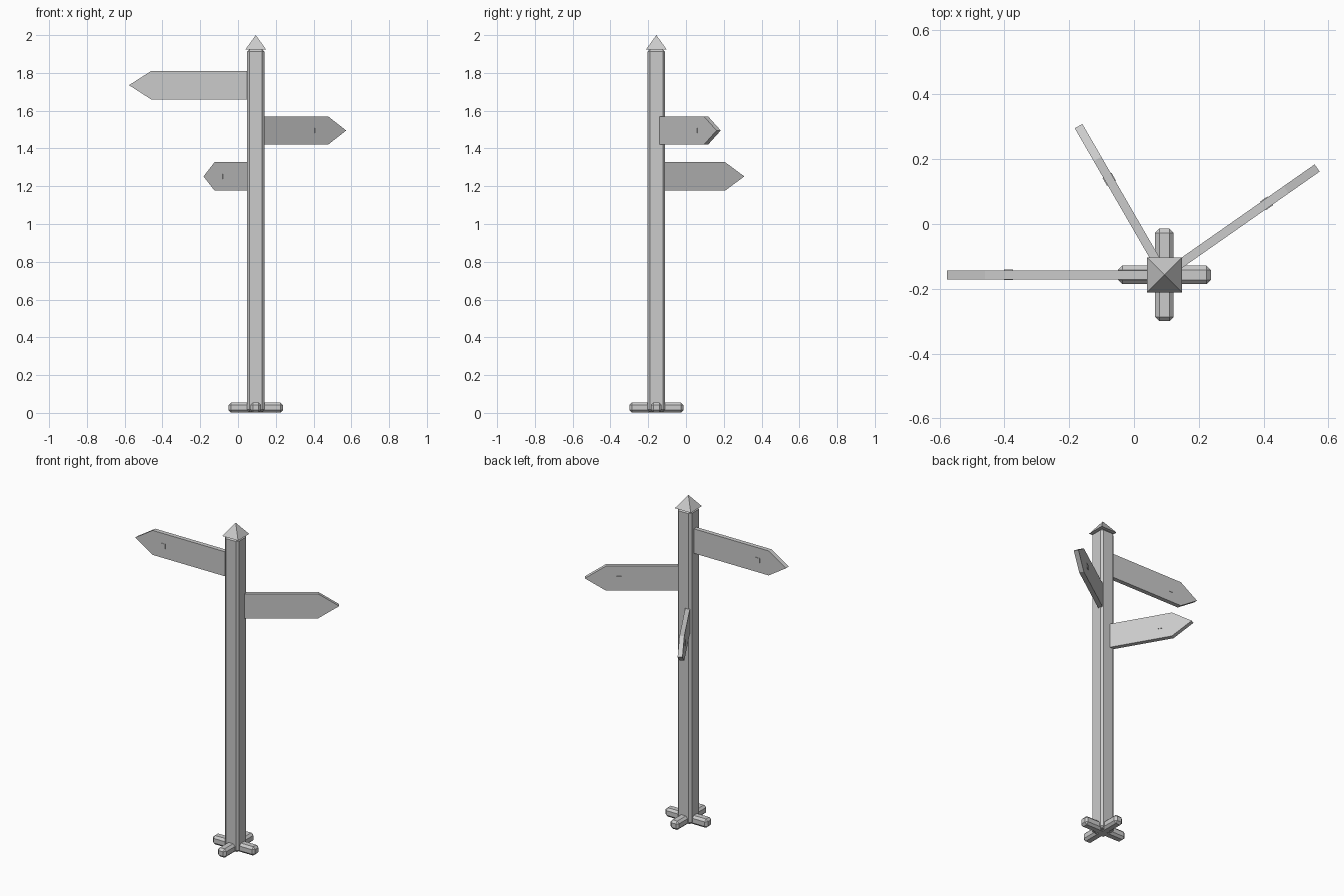
import bpy, bmesh
from math import radians, cos, sin
from mathutils import Matrix, Vector

if "Cube" in bpy.data.objects:
    bpy.data.objects.remove(bpy.data.objects["Cube"])

CX, CY = 0.094, -0.157          # post axis


def finish(name, bm):
    bmesh.ops.recalc_face_normals(bm, faces=bm.faces)
    me = bpy.data.meshes.new(name)
    bm.to_mesh(me)
    bm.free()
    ob = bpy.data.objects.new(name, me)
    bpy.context.collection.objects.link(ob)
    return ob


def box(name, size, centre, bevel=0.0, rot=0.0):
    bm = bmesh.new()
    bmesh.ops.create_cube(bm, size=1.0)
    bmesh.ops.scale(bm, vec=size, verts=bm.verts)
    if bevel:
        bmesh.ops.bevel(bm, geom=bm.edges[:], offset=bevel, segments=1,
                        affect='EDGES', profile=0.5)
    ob = finish(name, bm)
    ob.matrix_world = Matrix.Translation(centre) @ Matrix.Rotation(rot, 4, 'Z')
    return ob


def sign(name, length, z, angle, half_h=0.075, thick=0.027, point=0.117):
    # arrow-shaped board extruded from its side profile
    bm = bmesh.new()
    prof = [(0, -half_h), (length - point, -half_h), (length, 0),
            (length - point, half_h), (0, half_h)]
    face = bm.faces.new([bm.verts.new((x, -thick / 2, h)) for x, h in prof])
    ext = bmesh.ops.extrude_face_region(bm, geom=[face])
    bmesh.ops.translate(bm, vec=(0, thick, 0),
                        verts=[v for v in ext['geom'] if isinstance(v, bmesh.types.BMVert)])
    ob = finish(name, bm)
    a = radians(angle)
    ob.matrix_world = Matrix.Translation((CX, CY, z)) @ Matrix.Rotation(a, 4, 'Z')
    # square peg through the board
    d = length - 0.19
    box(name + "_peg", (0.028, thick + 0.005, 0.028),
        Vector((CX + d * cos(a), CY + d * sin(a), z)), rot=a)


# post
box("post", (0.094, 0.094, 1.92), (CX, CY, 0.965), 0.013)

# crossed feet
for i, name in enumerate(("foot_x", "foot_y")):
    box(name, (0.286, 0.057, 0.054), (CX, CY, 0.028), 0.013, radians(90 * i))

# pyramid cap
bm = bmesh.new()
bmesh.ops.create_cone(bm, cap_ends=True, segments=4, radius1=0.054 * 2 ** 0.5,
                      radius2=0, depth=0.075,
                      matrix=Matrix.Rotation(radians(45), 4, 'Z'))
cap = finish("post_cap", bm)
cap.location = (CX, CY, 1.9625)
ext = [max(abs(v.co.x) for v in cap.data.vertices)]
if ext[0] > 0.06:               # keep the cap edges parallel to the post
    cap.rotation_euler.z = radians(45)

# direction boards
sign("upper_sign", 0.671, 1.735, 180)
sign("middle_sign", 0.575, 1.495, 35)
sign("lower_sign", 0.53, 1.252, 120)
